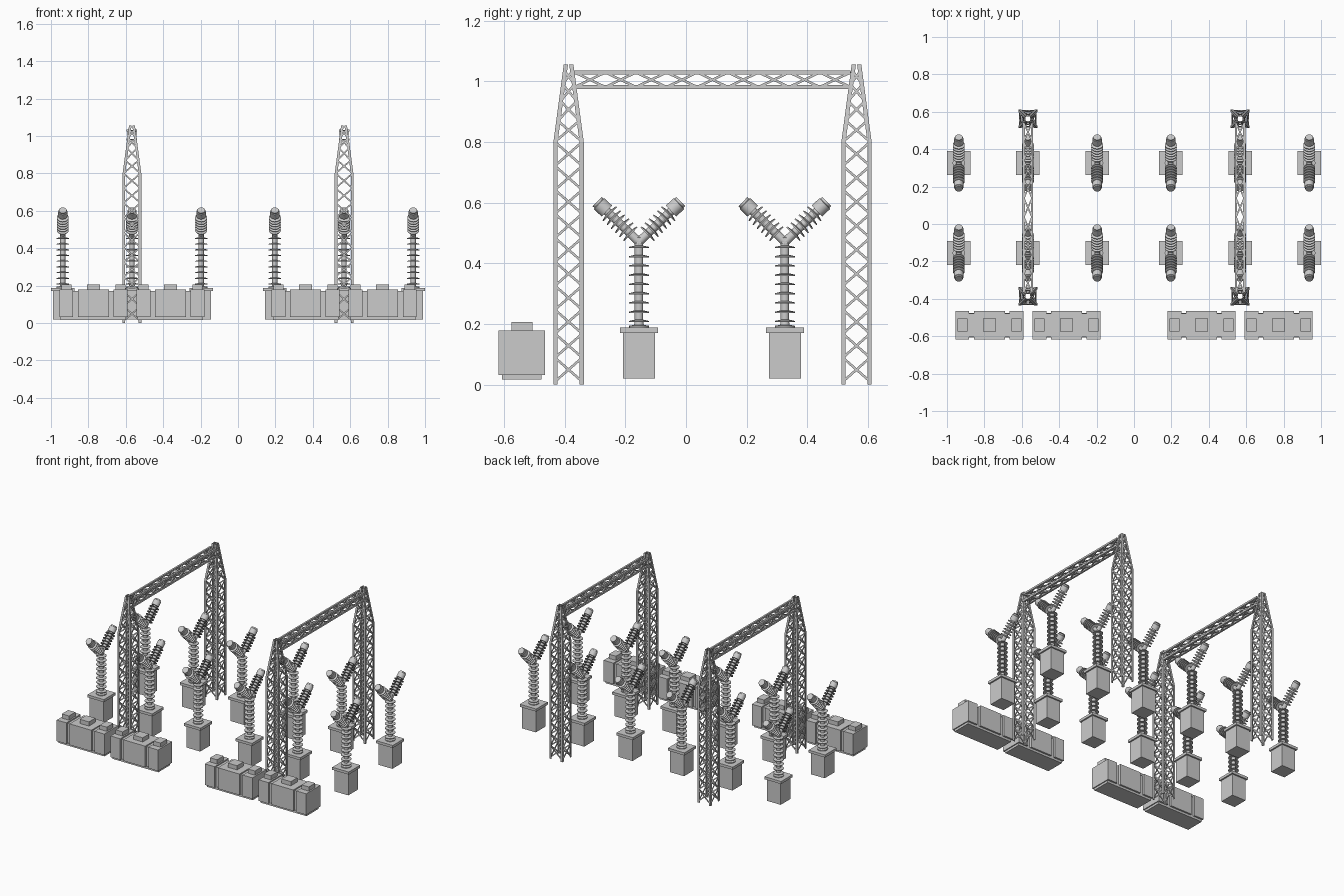
import bpy, bmesh, math
from mathutils import Vector, Matrix

if "Cube" in bpy.data.objects:
    bpy.data.objects.remove(bpy.data.objects["Cube"])


def box(bm, x, y, z):
    """Axis-aligned box from three (low, high) ranges."""
    m = Matrix.Translation([(a + b) / 2 for a, b in (x, y, z)])
    m = m @ Matrix.Diagonal([b - a for a, b in (x, y, z)] + [1])
    bmesh.ops.create_cube(bm, size=1, matrix=m)


def bar(bm, p, q, normal, w, t):
    """Flat strip from p to q, width w, thickness t along normal."""
    p, q = Vector(p), Vector(q)
    d = (q - p).normalized()
    s = Vector(normal).cross(d).normalized()
    n = d.cross(s)
    m = Matrix((d * (q - p).length, s * w, n * t)).transposed().to_4x4()
    bmesh.ops.create_cube(bm, size=1, matrix=Matrix.Translation((p + q) / 2) @ m)


def loft(bm, rings):
    """Skin closed rings of points and cap both ends."""
    vs = [[bm.verts.new(p) for p in r] for r in rings]
    n = len(vs[0])
    for a, b in zip(vs, vs[1:]):
        for i in range(n):
            bm.faces.new((a[i], a[(i + 1) % n], b[(i + 1) % n], b[i]))
    bm.faces.new(vs[0])
    bm.faces.new(vs[-1])


def lathe(bm, profile, matrix=Matrix(), n=16):
    """Revolve (radius, height) points around the local z axis."""
    loft(bm, [[matrix @ Vector((r * math.cos(i * math.tau / n),
                                r * math.sin(i * math.tau / n), z))
               for i in range(n)] for r, z in profile])


def finish(bm, name, smooth=False):
    bmesh.ops.recalc_face_normals(bm, faces=bm.faces)
    me = bpy.data.meshes.new(name)
    bm.to_mesh(me)
    bm.free()
    if smooth:
        me.shade_smooth()
        me.set_sharp_from_angle(angle=math.radians(35))
    return me


def place(me, x, y, z=0):
    ob = bpy.data.objects.new(me.name, me)
    ob.location = (x, y, z)
    bpy.context.collection.objects.link(ob)


def sheds(core, rim, start, pitch, count):
    """Profile points of a stack of insulator discs."""
    pts = []
    for i in range(count):
        z = start + i * pitch
        pts += [(core, z), (rim, z - 0.001), (rim, z + 0.003), (core * 1.4, z + 0.006), (core, z + 0.007)]
    return pts


# Lattice tower: four angle-section legs, crossed braces on each face
def half(z):
    return 0.05 if z <= 0.8 else 0.05 - 0.034 * (z - 0.8) / 0.255


bm = bmesh.new()
W, T = 0.014, 0.004
for sx in (-1, 1):
    for sy in (-1, 1):
        section = [(0, 0), (W, 0), (W, T), (T, T), (T, W), (0, W)]
        loft(bm, [[(sx * (half(z) - a), sy * (half(z) - b), z) for a, b in section]
                  for z in (0, 0.8, 1.055)])
levels = [0.01 + i * 0.79 / 10 for i in range(11)] + [0.87, 0.935, 0.99, 1.035]
for k in range(4):
    rot = Matrix.Rotation(k * math.pi / 2, 3, 'Z')
    for z0, z1 in zip(levels, levels[1:]):
        for s in (-1, 1):
            a, b = half(z0) - 0.005, half(z1) - 0.005
            bar(bm, rot @ Vector((s * a, -a, z0)), rot @ Vector((-s * b, -b, z1)),
                rot @ Vector((0, 1, 0)), 0.008, 0.004)
tower = finish(bm, "lattice_tower")

# Lattice beam: four chords with crossed braces
bm = bmesh.new()
Y0, Y1, BX, BZ, MID = -0.387, 0.562, 0.022, 0.024, 1.005
for sx in (-1, 1):
    for sz in (-1, 1):
        bar(bm, (sx * BX, Y0 + 0.02, MID + sz * BZ), (sx * BX, Y1 - 0.02, MID + sz * BZ), (0, 0, 1), 0.012, 0.012)
cells = 9
step = (Y1 - Y0 - 0.04) / cells
for i in range(cells):
    a = Y0 + 0.02 + i * step
    for s in (-1, 1):
        for f in (-1, 1):
            bar(bm, (f * BX, a, MID + s * BZ), (f * BX, a + step, MID - s * BZ), (1, 0, 0), 0.008, 0.004)
            bar(bm, (s * BX, a, MID + f * BZ), (-s * BX, a + step, MID + f * BZ), (0, 0, 1), 0.008, 0.004)
beam = finish(bm, "lattice_beam")

# Breaker pedestal: box with an overhanging lid
bm = bmesh.new()
box(bm, (-0.053, 0.053), (-0.053, 0.053), (0.02, 0.17))
box(bm, (-0.063, 0.063), (-0.063, 0.063), (0.17, 0.188))
pedestal = finish(bm, "breaker_pedestal")

# Ribbed insulator post
bm = bmesh.new()
lathe(bm, [(0.033, 0.186), (0.033, 0.194), (0.016, 0.197)]
      + sheds(0.014, 0.033, 0.207, 0.0305, 9) + [(0.014, 0.485)])
post = finish(bm, "insulator_post", True)

# Two ribbed arms in a V with terminal caps
bm = bmesh.new()
for s in (-1, 1):
    m = Matrix.Translation((0, 0, 0.47)) @ Matrix.Rotation(-s * math.radians(46), 4, 'X')
    lathe(bm, [(0.015, -0.008)] + sheds(0.014, 0.032, 0.038, 0.019, 6)
          + [(0.014, 0.147), (0.025, 0.147), (0.025, 0.182), (0.021, 0.184), (0.021, 0.192)], m)
arms = finish(bm, "insulator_arms", True)

# Switch cabinet: three bays joined by necks, plinth and roof boxes
bm = bmesh.new()
box(bm, (-0.175, 0.175), (-0.065, 0.065), (0.017, 0.034))
box(bm, (-0.17, 0.17), (-0.062, 0.062), (0.034, 0.17))
for c, w, r in ((-0.145, 0.037, 0.027), (0, 0.083, 0.035), (0.145, 0.037, 0.027)):
    box(bm, (c - w, c + w), (-0.077, 0.077), (0.032, 0.178))
    box(bm, (c - r, c + r), (-0.035, 0.035), (0.178, 0.207))
cabinet = finish(bm, "switch_cabinet")

# Lay out the two identical yards
for gx in (-0.567, 0.567):
    place(beam, gx, 0)
    for y in (-0.387, 0.562):
        place(tower, gx, y)
    for dx in (-0.206, 0.206):
        place(cabinet, gx + dx, -0.541)
    for dx in (-0.37, 0, 0.37):
        for y in (-0.155, 0.326):
            for me in (pedestal, post, arms):
                place(me, gx + dx, y)
